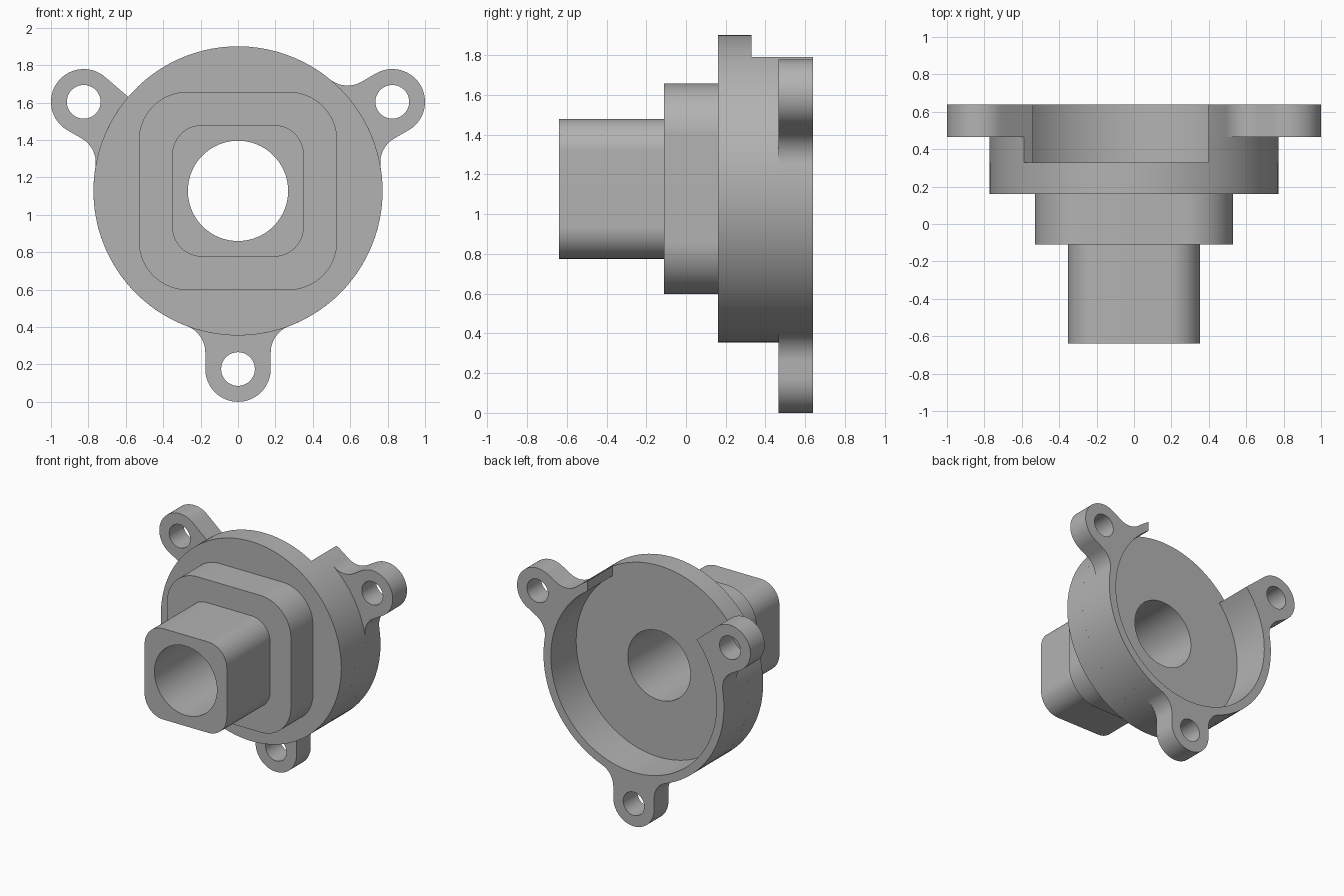
import bpy, bmesh
from math import radians, degrees, sin, cos, asin, atan2, acos, sqrt, pi

cube = bpy.data.objects.get("Cube")
if cube:
    bpy.data.objects.remove(cube, do_unlink=True)

AXIS_Z = 1.1275                        # height of the main axis
R, R_IN, BORE = 0.773, 0.71, 0.268     # drum outside, drum inside, centre bore
LUG_D, LUG_R, LUG_HOLE = 0.9525, 0.175, 0.09
FILLET = 0.15

grey = bpy.data.materials.new("plain grey")
grey.use_nodes = True
color = (0.45, 0.45, 0.45, 1)
grey.diffuse_color = color
grey.node_tree.nodes["Principled BSDF"].inputs["Base Color"].default_value = color


def arc(cx, cz, r, a0, a1):
    """Points along an arc, angles in degrees."""
    n = max(2, int(abs(a1 - a0) / 3.75) + 1)
    angles = [radians(a0 + (a1 - a0) * i / n) for i in range(n + 1)]
    return [(cx + r * cos(a), cz + r * sin(a)) for a in angles]


def circle(cx, cz, r):
    return arc(cx, cz, r, 0, 360)[:-1]


def rounded_square(half, r):
    c = half - r
    points = []
    for k, (sx, sz) in enumerate([(1, 1), (-1, 1), (-1, -1), (1, -1)]):
        points += arc(sx * c, sz * c, r, 90 * k, 90 * k + 90)
    return points


def turn(points, angle):
    c, s = cos(radians(angle)), sin(radians(angle))
    return [(x * c - z * s, x * s + z * c) for x, z in points]


def extrude(name, loops, y0, y1):
    """Solid between y0 and y1 from an outline and its hole loops."""
    bm = bmesh.new()
    for loop in loops:
        verts = [bm.verts.new((x, y0, z + AXIS_Z)) for x, z in loop]
        for a, b in zip(verts, verts[1:] + verts[:1]):
            bm.edges.new((a, b))
    bmesh.ops.remove_doubles(bm, verts=bm.verts[:], dist=1e-5)
    bmesh.ops.triangle_fill(bm, use_beauty=True, edges=bm.edges[:], normal=(0, -1, 0))
    back = bmesh.ops.extrude_face_region(bm, geom=bm.faces[:], use_keep_orig=True)
    moved = [g for g in back["geom"] if isinstance(g, bmesh.types.BMVert)]
    bmesh.ops.translate(bm, verts=moved, vec=(0, y1 - y0, 0))
    bmesh.ops.recalc_face_normals(bm, faces=bm.faces[:])
    mesh = bpy.data.meshes.new(name)
    bm.to_mesh(mesh)
    bm.free()
    mesh.materials.append(grey)
    obj = bpy.data.objects.new(name, mesh)
    bpy.context.collection.objects.link(obj)
    bpy.ops.object.select_all(action="DESELECT")
    obj.select_set(True)
    bpy.context.view_layer.objects.active = obj
    bpy.ops.object.shade_smooth_by_angle(angle=radians(30))
    return obj


# Stepped front: square spout, square collar and round plate, all bored through
bore = circle(0, 0, BORE)
extrude("square_spout", [rounded_square(0.352, 0.16), bore], -0.64, -0.11)
extrude("square_collar", [rounded_square(0.53, 0.26), bore], -0.11, 0.16)
extrude("round_plate", [circle(0, 0, R), bore], 0.16, 0.33)

# Open drum wall: one end cut along a lug tangent, the other cut upright
tangent = degrees(asin(LUG_R / LUG_D))
start = 150 - tangent
cut_x = 0.397
end_out = 360 + degrees(acos(cut_x / R))
end_in = 360 + degrees(acos(cut_x / R_IN))
inner = arc(0, 0, R_IN, end_in, start)
extrude("drum_wall", [arc(0, 0, R, start, end_out) + inner], 0.33, 0.465)

# Lug outline pieces, drawn pointing along +x and then turned into place
fv = LUG_R + FILLET
fu = sqrt((R + FILLET) ** 2 - fv ** 2)
phi = degrees(atan2(fv, fu))
fillet_out = arc(fu, fv, FILLET, 270, 180 + phi)
fillet_in = [(x, -z) for x, z in reversed(fillet_out)]
full_lug = fillet_in + arc(LUG_D, 0, LUG_R, -90, 90) + fillet_out
cut_lug = arc(LUG_D, 0, LUG_R, -90 - tangent, 90) + fillet_out

# Rear rim carrying three bolt lugs
rim = turn(cut_lug, 150) + arc(0, 0, R, 150 + phi, 270 - phi)
rim += turn(full_lug, 270) + arc(0, 0, R, 270 + phi, 390 - phi)
rim += turn(full_lug, 390) + arc(0, 0, R, 390 + phi, end_out) + inner
holes = [turn(circle(LUG_D, 0, LUG_HOLE), a) for a in (150, 270, 390)]
extrude("rim_with_lugs", [rim] + holes, 0.465, 0.64)
